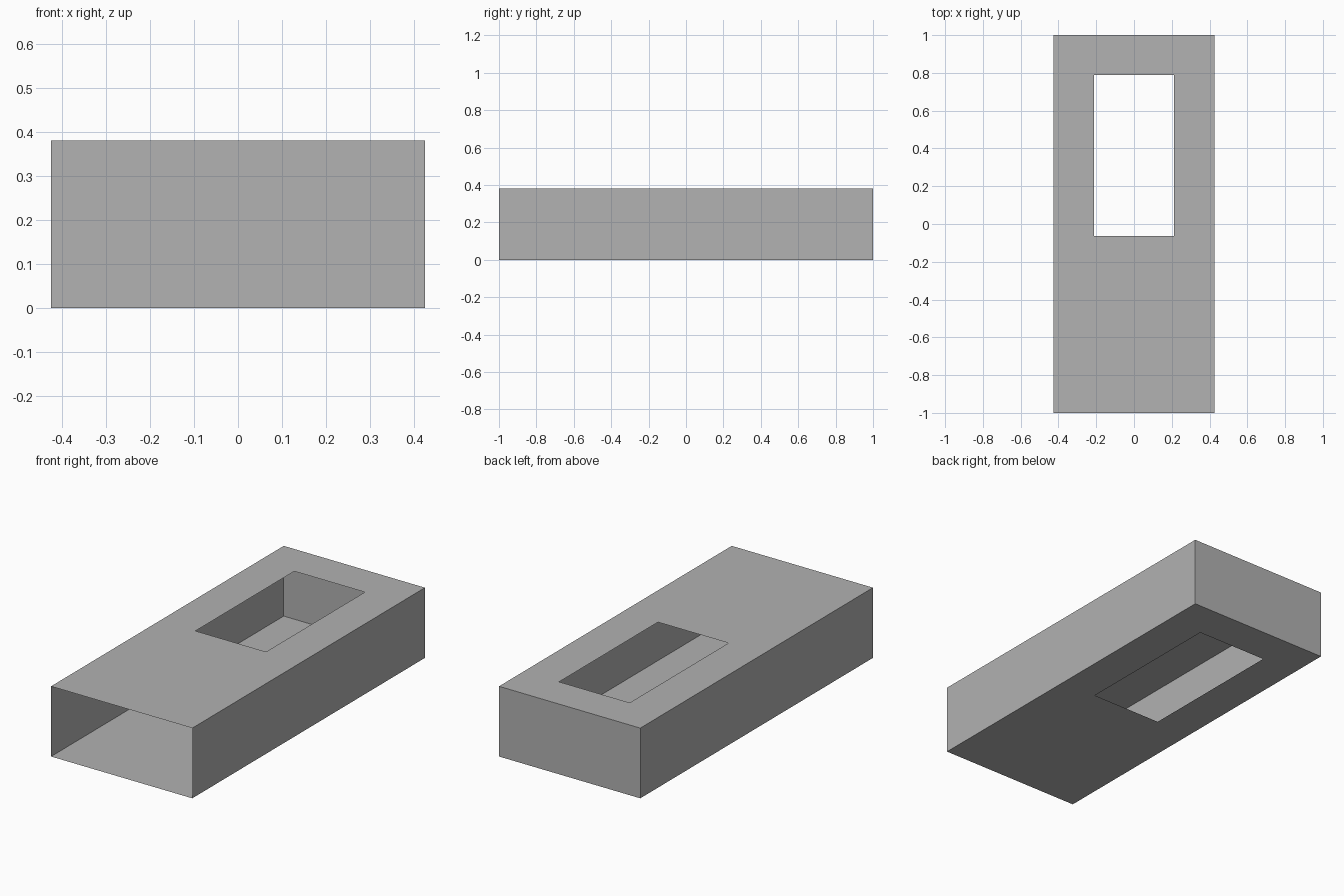
import bpy
import bmesh
from mathutils import Matrix, Vector

default_cube = bpy.data.objects.get("Cube")
if default_cube:
    bpy.data.objects.remove(default_cube, do_unlink=True)

WIDTH, LENGTH, HEIGHT = 0.85, 2.0, 0.382
HOLE_X = 0.2125                       # half width of the opening
HOLE_FRONT, HOLE_BACK = -0.0625, 0.7875

# Single grey material
grey = bpy.data.materials.new("plain_grey")
colour = (0.445, 0.445, 0.445, 1.0)
grey.use_nodes = True
grey.diffuse_color = colour
grey.node_tree.nodes["Principled BSDF"].inputs["Base Color"].default_value = colour

# Thin-walled box
bm = bmesh.new()
bmesh.ops.create_cube(bm, size=1.0)
bmesh.ops.scale(bm, vec=(WIDTH, LENGTH, HEIGHT), verts=bm.verts)
bmesh.ops.translate(bm, vec=(0, 0, HEIGHT / 2), verts=bm.verts)
bm.normal_update()

# Open front end
front = [f for f in bm.faces if f.normal.y < -0.5]
bmesh.ops.delete(bm, geom=front, context='FACES')


def cut(axis, position):
    """Slice the top and bottom panels along one line."""
    panels = [f for f in bm.faces if abs(f.normal.z) > 0.5]
    edges = {e for f in panels for e in f.edges}
    verts = {v for f in panels for v in f.verts}
    normal = Vector((0, 0, 0))
    normal[axis] = 1
    bmesh.ops.bisect_plane(bm, geom=panels + list(edges) + list(verts),
                           plane_co=normal * position, plane_no=normal)
    bm.normal_update()


for x in (-HOLE_X, HOLE_X):
    cut(0, x)
for y in (HOLE_FRONT, HOLE_BACK):
    cut(1, y)

# Matching rectangular openings in the top and bottom panels
opening = []
for f in bm.faces:
    c = f.calc_center_median()
    if abs(f.normal.z) > 0.5 and abs(c.x) < HOLE_X and HOLE_FRONT < c.y < HOLE_BACK:
        opening.append(f)
bmesh.ops.delete(bm, geom=opening, context='FACES')

mesh = bpy.data.meshes.new("open_box_shell")
bm.to_mesh(mesh)
bm.free()
mesh.materials.append(grey)
shell = bpy.data.objects.new("open_box_shell", mesh)
bpy.context.collection.objects.link(shell)
